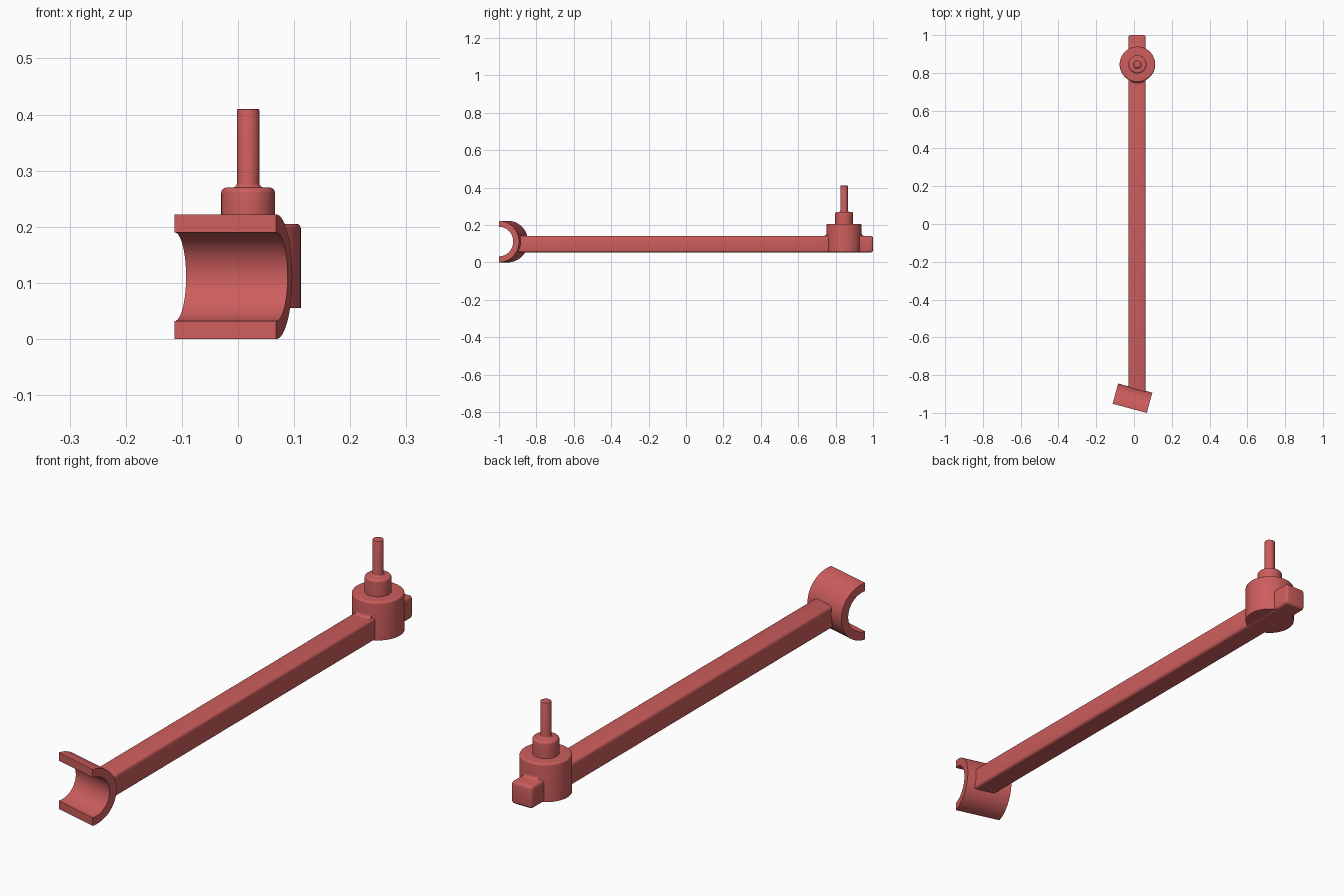
import bpy, bmesh
from math import sin, cos, tan, pi, radians
from mathutils import Vector, Matrix

if "Cube" in bpy.data.objects:
    bpy.data.objects.remove(bpy.data.objects["Cube"])

red = bpy.data.materials.new("red")
red.diffuse_color = (0.61, 0.11, 0.11, 1)
red.use_nodes = True
red.node_tree.nodes["Principled BSDF"].inputs["Base Color"].default_value = red.diffuse_color

BAR_X, POST_Y = 0.016, 0.845
POST_X = 0.018
TILT = radians(15)


def finish(name, bm, bevel=0):
    bmesh.ops.remove_doubles(bm, verts=bm.verts, dist=1e-6)
    bmesh.ops.recalc_face_normals(bm, faces=bm.faces)
    mesh = bpy.data.meshes.new(name)
    bm.to_mesh(mesh)
    bm.free()
    ob = bpy.data.objects.new(name, mesh)
    bpy.context.collection.objects.link(ob)
    mesh.materials.append(red)
    bpy.ops.object.select_all(action='DESELECT')
    bpy.context.view_layer.objects.active = ob
    ob.select_set(True)
    if bevel:
        mod = ob.modifiers.new("round", 'BEVEL')
        mod.width, mod.segments = bevel, 4
        bpy.ops.object.modifier_apply(modifier="round")
    bpy.ops.object.shade_smooth_by_angle(angle=radians(35))
    return ob


def arc(cx, cz, r, a0, a1, n=6):
    return [(cx + r * cos(radians(a0 + (a1 - a0) * i / n)),
             cz + r * sin(radians(a0 + (a1 - a0) * i / n))) for i in range(n + 1)]


def sweep(bm, profile, start, angle, steps, closed):
    """Turn an (r, z) profile about the post axis."""
    vs = [bm.verts.new((POST_X + r * cos(start), POST_Y + r * sin(start), z)) for r, z in profile]
    if closed:
        geom = [bm.faces.new(vs)]
    else:
        geom = [bm.edges.new(p) for p in zip(vs, vs[1:])]
    bmesh.ops.spin(bm, geom=vs + geom, cent=(POST_X, POST_Y, 0), axis=(0, 0, 1),
                   angle=angle, steps=steps)


# Stepped post: wide hub, collar and thin rod in one turned profile
profile = [(0, 0.055), (0.094, 0.055)]
profile += arc(0.086, 0.197, 0.008, 0, 90)
profile += [(0.048, 0.205)]
profile += arc(0.038, 0.26, 0.010, 0, 90)
profile += arc(0.028, 0.278, 0.008, 270, 180)
profile += arc(0.018, 0.408, 0.002, 0, 90, 2)
profile += [(0, 0.41)]
bm = bmesh.new()
sweep(bm, profile, 0, 2 * pi, 64, False)
finish("post", bm)

# Small fillets where the bar top meets the hub, on both sides
for name, mid in (("front_fillet", -90), ("back_fillet", 90)):
    bm = bmesh.new()
    section = [(0.09, 0.138)] + arc(0.106, 0.154, 0.012, 270, 180)
    section = [(0.09, 0.138), (0.106, 0.138)] + section[1:] + [(0.09, 0.154)]
    half = radians(20)
    sweep(bm, section, radians(mid) - half, 2 * half, 10, True)
    finish(name, bm)

# Long bar, its near end slanted to follow the tilted clip
bm = bmesh.new()
bmesh.ops.create_cube(bm, size=1)
for v in bm.verts:
    x = v.co.x * 0.092
    y = 1.0 if v.co.y > 0 else -0.893 - x * tan(TILT)
    v.co = (BAR_X + x, y, 0.0975 + v.co.z * 0.089)
finish("bar", bm, 0.012)

# Half-ring clip, open to the front and tilted
bm = bmesh.new()
ring = arc(0, 0, 0.111, -90, 90, 40) + arc(0, 0, 0.079, 90, -90, 40)
length = 0.181 / cos(TILT)
vs = [bm.verts.new((-length / 2, d, z)) for d, z in ring]
edges = [bm.edges.new((vs[i], vs[(i + 1) % len(vs)])) for i in range(len(vs))]
n = len(vs) // 2
quads = [bm.faces.new((vs[i], vs[i + 1], vs[-2 - i], vs[-1 - i])) for i in range(n - 1)]
out = bmesh.ops.extrude_face_region(bm, geom=quads, use_keep_orig=True)
new = [g for g in out["geom"] if isinstance(g, bmesh.types.BMVert)]
bmesh.ops.translate(bm, verts=new, vec=(length, 0, 0))
# drop the stray edge list left inside the walls, if any
bmesh.ops.delete(bm, geom=[e for e in bm.edges if not e.link_faces], context='EDGES')
bm.transform(Matrix.Translation((-0.0225, -0.976, 0.111)) @ Matrix.Rotation(-TILT, 4, 'Z'))
finish("clip", bm)
